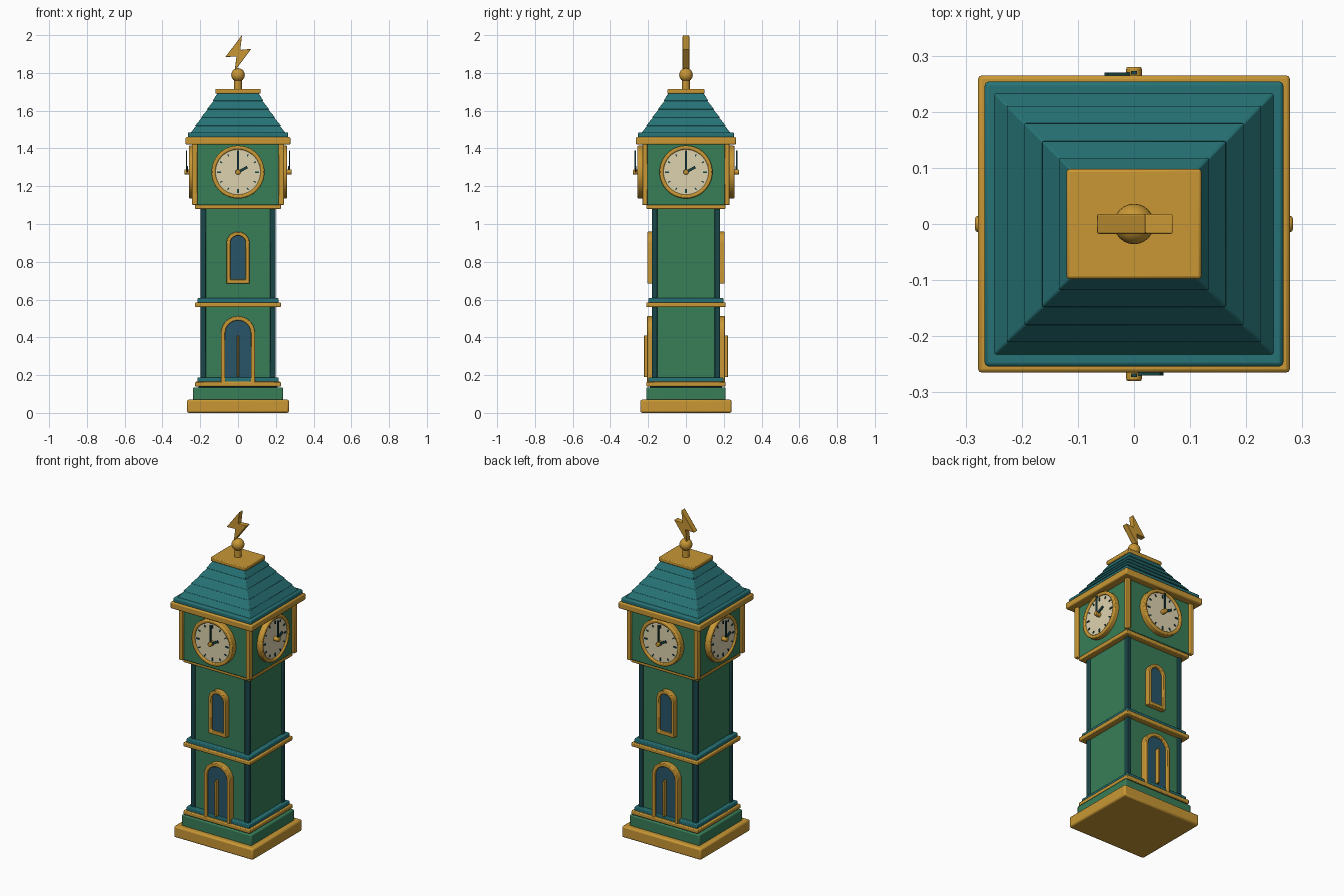
import bpy, bmesh, math
from mathutils import Matrix, Vector

if "Cube" in bpy.data.objects:
    bpy.data.objects.remove(bpy.data.objects["Cube"])


def mat(name, rgb):
    m = bpy.data.materials.new(name)
    m.diffuse_color = (*rgb, 1)
    m.use_nodes = True
    m.node_tree.nodes["Principled BSDF"].inputs["Base Color"].default_value = m.diffuse_color
    return m


GOLD = mat("gold", (0.58, 0.31, 0.035))
GREEN = mat("green", (0.04, 0.205, 0.098))
TEAL = mat("teal", (0.02, 0.17, 0.18))
DARK = mat("dark_teal", (0.01, 0.06, 0.065))
BLUE = mat("blue", (0.021, 0.091, 0.14))
CREAM = mat("cream", (0.73, 0.65, 0.43))


def finish(name, bm, material, bevel=0.0, turn=0.0):
    bmesh.ops.recalc_face_normals(bm, faces=bm.faces[:])
    bm.transform(Matrix.Rotation(turn, 4, 'Z'))
    me = bpy.data.meshes.new(name)
    bm.to_mesh(me)
    bm.free()
    me.materials.append(material)
    ob = bpy.data.objects.new(name, me)
    bpy.context.collection.objects.link(ob)
    if bevel:
        b = ob.modifiers.new("bevel", 'BEVEL')
        b.width, b.segments, b.limit_method = bevel, 2, 'ANGLE'
        b.angle_limit = math.radians(40)
    bpy.ops.object.select_all(action='DESELECT')
    bpy.context.view_layer.objects.active = ob
    ob.select_set(True)
    bpy.ops.object.shade_smooth_by_angle(angle=math.radians(30))
    return ob


def add_box(bm, x0, x1, y0, y1, z0, z1):
    m = Matrix.LocRotScale(Vector((x0 + x1, y0 + y1, z0 + z1)) / 2, None,
                           Vector((x1 - x0, y1 - y0, z1 - z0)))
    return bmesh.ops.create_cube(bm, size=1, matrix=m)["verts"]


def slab(name, hx, hy, z0, z1, material, bevel=0.005):
    bm = bmesh.new()
    add_box(bm, -hx, hx, -hy, hy, z0, z1)
    finish(name, bm, material, bevel)


def posts(name, cx, cy, h, z0, z1, material):
    bm = bmesh.new()
    for x in (-cx, cx):
        for y in (-cy, cy):
            add_box(bm, x - h, x + h, y - h, y + h, z0, z1)
    finish(name, bm, material, 0.004)


def prism(name, pts, y0, y1, material, bevel=0.0, turn=0.0):
    """Solid from an (x, z) outline."""
    bm = bmesh.new()
    a, b = ([bm.verts.new((x, y, z)) for x, z in pts] for y in (y0, y1))
    bm.faces.new(a)
    bm.faces.new(b[::-1])
    for i in range(len(pts)):
        j = (i + 1) % len(pts)
        bm.faces.new((a[i], a[j], b[j], b[i]))
    finish(name, bm, material, bevel, turn)


def ring(name, outer, inner, y0, y1, material, bevel, turn):
    """Frame between two (x, z) outlines with equal point counts."""
    bm = bmesh.new()
    rows = [[bm.verts.new((x, y, z)) for x, z in p]
            for p, y in ((outer, y0), (inner, y0), (inner, y1), (outer, y1))]
    n = len(outer)
    for k in range(4):
        r, s = rows[k], rows[(k + 1) % 4]
        for i in range(n):
            j = (i + 1) % n
            bm.faces.new((r[i], r[j], s[j], s[i]))
    finish(name, bm, material, bevel, turn)


def arch(r, z0, spring, n=20):
    return [(-r, z0)] + [(-r * math.cos(math.pi * i / n), spring + r * math.sin(math.pi * i / n))
                         for i in range(n + 1)] + [(r, z0)]


def circle(r, z, n=48):
    return [(r * math.cos(math.tau * i / n), z + r * math.sin(math.tau * i / n)) for i in range(n)]


# Plinth, shaft and belts
slab("base", 0.27, 0.242, 0, 0.07, GOLD, 0.01)
slab("plinth", 0.238, 0.21, 0.065, 0.135, GREEN, 0.006)
slab("shaft", 0.19, 0.173, 0.13, 1.1, GREEN)
posts("shaft_corners", 0.184, 0.166, 0.014, 0.13, 1.09, DARK)
for part, z in (("lower", 0.14), ("middle", 0.56)):
    slab(part + "_belt", 0.227, 0.21, z, z + 0.025, GOLD)
    slab(part + "_belt_step", 0.215, 0.198, z + 0.02, z + 0.048, TEAL)
slab("lower_belt_bed", 0.21, 0.19, 0.13, 0.145, DARK, 0)
slab("upper_belt", 0.227, 0.21, 1.08, 1.105, GOLD)

# Clock housing
slab("clock_housing", 0.228, 0.22, 1.1, 1.43, GREEN)
posts("housing_corners", 0.229, 0.217, 0.014, 1.1, 1.43, GOLD)

# Stepped roof
slab("eaves", 0.278, 0.265, 1.42, 1.46, GOLD, 0.007)
slab("roof_base", 0.266, 0.254, 1.455, 1.485, TEAL, 0.007)
tiers = [0.256, 0.228, 0.197, 0.165, 0.135, 0.112]
for i in range(5):
    bm = bmesh.new()
    z0 = 1.475 + 0.044 * i
    vs = add_box(bm, -1, 1, -1, 1, z0, z0 + 0.044)
    for v in vs:
        h = tiers[i] if v.co.z < z0 + 0.02 else tiers[i + 1] - 0.005
        v.co.x *= h
        v.co.y *= h - 0.016
    finish("roof_tier", bm, TEAL, 0.003)
slab("roof_cap", 0.12, 0.098, 1.69, 1.715, GOLD)

# Finial
bm = bmesh.new()
bmesh.ops.create_cone(bm, cap_ends=True, segments=24, radius1=0.02, radius2=0.02, depth=0.08,
                      matrix=Matrix.Translation((0, 0, 1.74)))
finish("finial_stem", bm, GOLD)
bm = bmesh.new()
bmesh.ops.create_uvsphere(bm, u_segments=24, v_segments=16, radius=0.036,
                          matrix=Matrix.Translation((0, 0, 1.789)))
finish("finial_ball", bm, GOLD)
bolt = [(0.021, 2.0), (-0.067, 1.884), (-0.008, 1.887), (-0.018, 1.81), (0.07, 1.927), (0.012, 1.922)]
prism("finial_bolt", bolt, -0.018, 0.018, GOLD, 0.003)

# Door and window, front and back
for turn in (0, math.pi):
    ring("door_frame", arch(0.09, 0.15, 0.422), arch(0.068, 0.166, 0.422), -0.207, -0.165, GOLD, 0.004, turn)
    prism("door_panel", arch(0.07, 0.15, 0.422), -0.195, -0.165, BLUE, 0, turn)
    prism("door_strip", [(-0.005, 0.19), (0.005, 0.19), (0.005, 0.41), (-0.005, 0.41)],
          -0.222, -0.18, GOLD, 0.002, turn)
    ring("window_frame", arch(0.061, 0.685, 0.898), arch(0.041, 0.705, 0.898), -0.205, -0.165, GOLD, 0.004, turn)
    prism("window_panel", arch(0.043, 0.7, 0.898), -0.19, -0.165, BLUE, 0, turn)

# Clock on each of the four sides
ZC = 1.275
for k in range(4):
    turn = k * math.pi / 2
    d = 0.003 if k % 2 else 0.0
    ring("clock_rim", circle(0.14, ZC), circle(0.119, ZC), -0.257 - d, -0.21, GOLD, 0.006, turn)
    prism("clock_face", circle(0.122, ZC), -0.248 - d, -0.21, CREAM, 0, turn)
    bm = bmesh.new()
    for i in range(12):
        l, w = (0.02, 0.004) if i % 3 == 0 else (0.014, 0.003)
        vs = add_box(bm, -w, w, -0.253 - d, -0.24, 0.11 - l, 0.11)
        bmesh.ops.transform(bm, verts=vs, matrix=Matrix.Translation((0, 0, ZC))
                            @ Matrix.Rotation(math.tau * i / 12, 4, 'Y'))
    finish("hour_marks", bm, DARK, 0, turn)
    bm = bmesh.new()
    for ang, l, w, y in ((0, 0.115, 0.005, -0.269), (math.radians(62), 0.056, 0.007, -0.266)):
        vs = add_box(bm, -w, w, y - 0.004 - d, y + 0.003 - d, -0.01, l)
        bmesh.ops.transform(bm, verts=vs, matrix=Matrix.Translation((0, 0, ZC))
                            @ Matrix.Rotation(ang, 4, 'Y'))
    finish("clock_hands", bm, DARK, 0, turn)
    prism("clock_hub", circle(0.014, ZC, 20), -0.28 - d, -0.24, GOLD, 0.004, turn)
